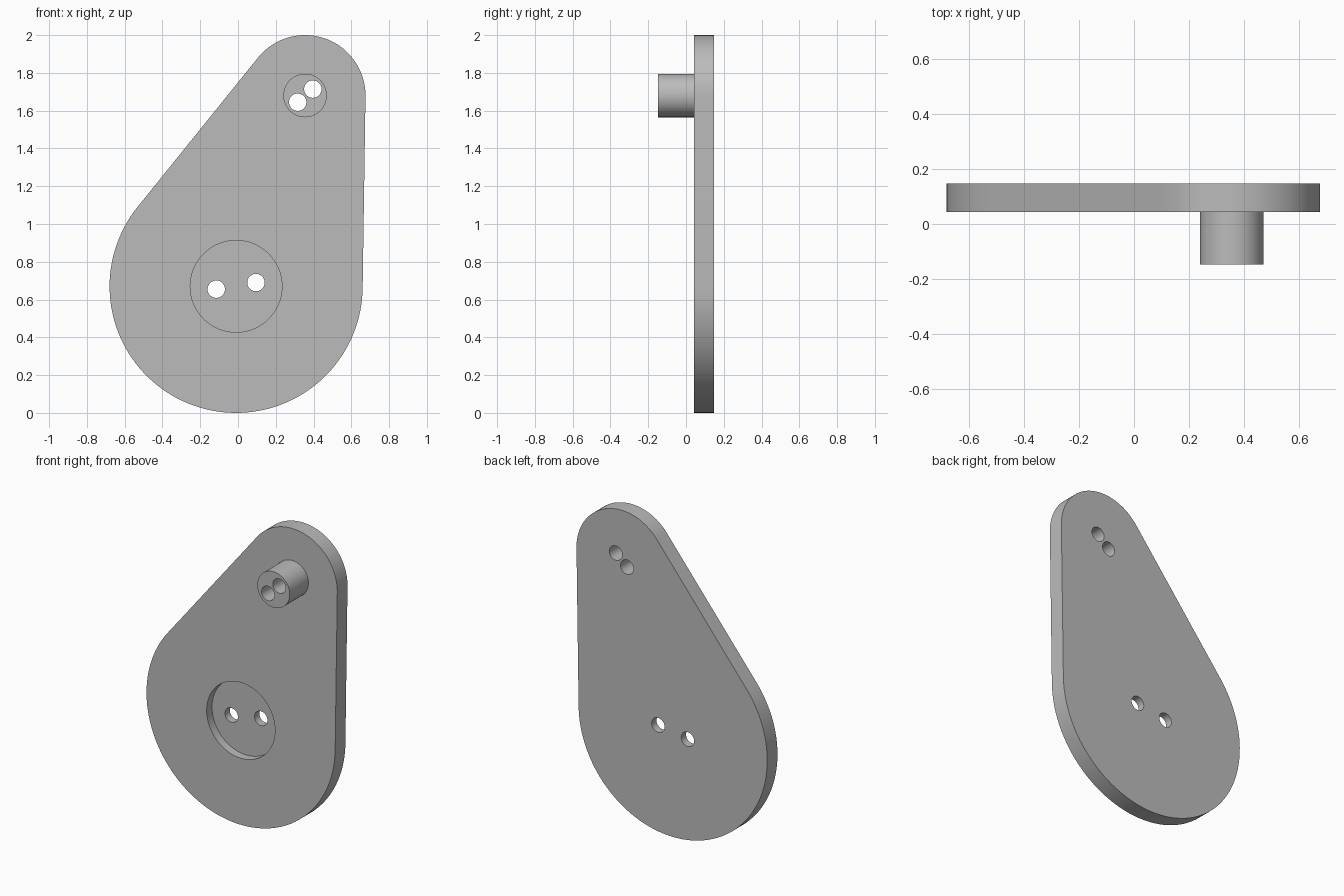
import bpy
import bmesh
from math import acos, atan2, cos, hypot, pi, sin
from mathutils import Matrix

cube = bpy.data.objects.get("Cube")
if cube:
    bpy.data.objects.remove(cube)

# Main dimensions (x, z centres)
HUB, HUB_R = (-0.01, 0.67), 0.67
TIP, TIP_R = (0.355, 1.68), 0.32
FRONT, BACK, BOSS_FRONT = 0.043, 0.147, -0.147
RECESS_FLOOR = 0.098
HOLES = [(-0.115, 0.655), (0.095, 0.69), (0.316, 1.645), (0.396, 1.714)]

grey = bpy.data.materials.new("plain grey")
grey.use_nodes = True
grey.diffuse_color = (0.5, 0.5, 0.5, 1)
grey.node_tree.nodes["Principled BSDF"].inputs["Base Color"].default_value = (0.5, 0.5, 0.5, 1)


def make_object(name, bm):
    bmesh.ops.recalc_face_normals(bm, faces=bm.faces)
    mesh = bpy.data.meshes.new(name)
    bm.to_mesh(mesh)
    bm.free()
    mesh.materials.append(grey)
    obj = bpy.data.objects.new(name, mesh)
    bpy.context.collection.objects.link(obj)
    return obj


def rod(name, centre, radius, y0, y1, segments=64):
    """Cylinder along y."""
    bm = bmesh.new()
    place = Matrix.Translation((centre[0], (y0 + y1) / 2, centre[1]))
    bmesh.ops.create_cone(bm, cap_ends=True, segments=segments, radius1=radius,
                          radius2=radius, depth=y1 - y0,
                          matrix=place @ Matrix.Rotation(pi / 2, 4, 'X'))
    return make_object(name, bm)


def arc(centre, radius, start, end, steps):
    angles = [start + (end - start) * i / steps for i in range(steps + 1)]
    return [(centre[0] + radius * cos(a), centre[1] + radius * sin(a)) for a in angles]


def combine(target, tool, operation):
    mod = target.modifiers.new(tool.name, 'BOOLEAN')
    mod.operation = operation
    mod.solver = 'EXACT'
    mod.object = tool
    bpy.context.view_layer.objects.active = target
    bpy.ops.object.modifier_apply(modifier=mod.name)
    bpy.data.objects.remove(tool)


# Plate: two arcs joined by their outer tangents
dx, dz = TIP[0] - HUB[0], TIP[1] - HUB[1]
axis = atan2(dz, dx)
spread = acos((HUB_R - TIP_R) / hypot(dx, dz))
outline = arc(TIP, TIP_R, axis - spread, axis + spread, 48)
outline += arc(HUB, HUB_R, axis + spread, axis - spread + 2 * pi, 80)
bm = bmesh.new()
face = bm.faces.new([bm.verts.new((x, FRONT, z)) for x, z in outline])
back = bmesh.ops.extrude_face_region(bm, geom=[face], use_keep_orig=True)["geom"]
bmesh.ops.translate(bm, vec=(0, BACK - FRONT, 0),
                    verts=[v for v in back if isinstance(v, bmesh.types.BMVert)])
plate = make_object("crank_plate", bm)

# Boss, round recess and through holes
combine(plate, rod("boss", TIP, 0.115, BOSS_FRONT, FRONT + 0.03), 'UNION')
combine(plate, rod("recess_cutter", HUB, 0.243, FRONT - 0.1, RECESS_FLOOR), 'DIFFERENCE')
for centre in HOLES:
    combine(plate, rod("hole_cutter", centre, 0.046, -0.3, 0.3, 40), 'DIFFERENCE')

# Smooth round walls, sharp rims
bpy.ops.object.select_all(action='DESELECT')
plate.select_set(True)
bpy.context.view_layer.objects.active = plate
bpy.ops.object.shade_smooth_by_angle(angle=pi / 6)
